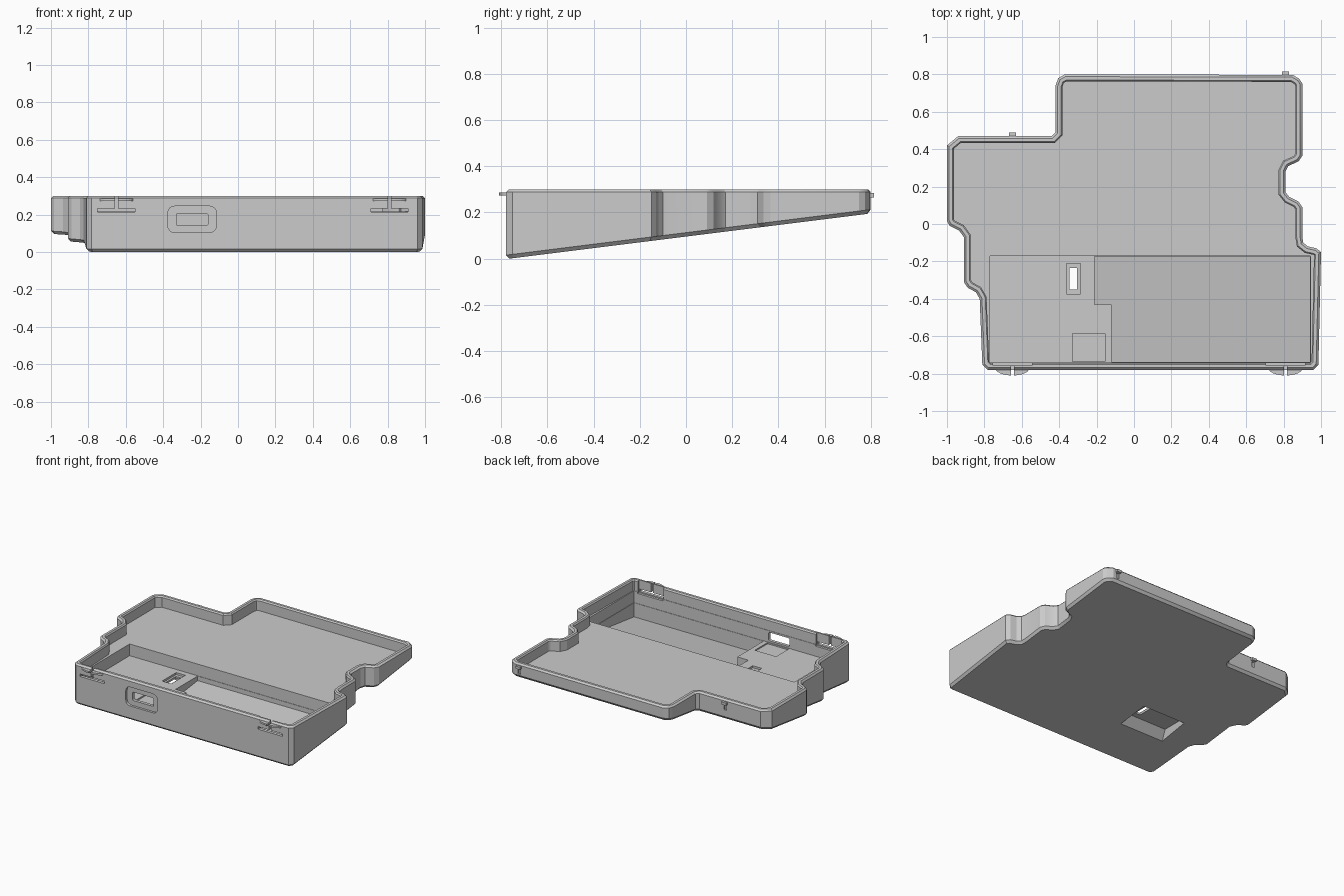
import bpy, bmesh, math
from mathutils import Vector

cube = bpy.data.objects.get("Cube")
if cube:
    bpy.data.objects.remove(cube, do_unlink=True)

grey = bpy.data.materials.new("matte_grey")
grey.use_nodes = True
grey.diffuse_color = (0.6, 0.6, 0.6, 1)
grey.node_tree.nodes["Principled BSDF"].inputs["Base Color"].default_value = (0.6, 0.6, 0.6, 1)


def slope(y):
    """Height of the tilted underside."""
    return 0.125 * (y + 0.765)


def inset(pts, d):
    """Mitred inward offset of a counter-clockwise outline."""
    out = []
    for i, p in enumerate(pts):
        p = Vector(p)
        e1 = (p - Vector(pts[i - 1])).normalized()
        e2 = (Vector(pts[(i + 1) % len(pts)]) - p).normalized()
        n1, n2 = Vector((-e1.y, e1.x)), Vector((-e2.y, e2.x))
        out.append(p + (n1 + n2) * d / (1 + n1.dot(n2)))
    return out


def loft(name, rings):
    """Closed solid through rings of equal length."""
    bm = bmesh.new()
    loops = [[bm.verts.new(c) for c in ring] for ring in rings]
    n = len(loops[0])
    for a, b in zip(loops, loops[1:]):
        for i in range(n):
            j = (i + 1) % n
            bm.faces.new((a[i], a[j], b[j], b[i]))
    bm.faces.new(loops[0][::-1])
    bm.faces.new(loops[-1])
    if bm.calc_volume(signed=True) < 0:
        bmesh.ops.reverse_faces(bm, faces=bm.faces)
    mesh = bpy.data.meshes.new(name)
    bm.to_mesh(mesh)
    bm.free()
    mesh.materials.append(grey)
    ob = bpy.data.objects.new(name, mesh)
    bpy.context.collection.objects.link(ob)
    return ob


def rect(x0, x1, y0, y1):
    return [(x0, y0), (x1, y0), (x1, y1), (x0, y1)]


def rounded(x0, x1, y0, y1, r):
    pts = []
    for k, (x, y) in enumerate(rect(x0 + r, x1 - r, y0 + r, y1 - r)):
        for s in range(5):
            a = math.pi * (1 + k / 2 + s / 8)
            pts.append((x + r * math.cos(a), y + r * math.sin(a)))
    return pts


def prism(name, pts, z0, z1):
    return loft(name, [[(x, y, z) for x, y in pts] for z in (z0, z1)])


def front_prism(name, pts, y0, y1):
    return loft(name, [[(x, y, z) for x, z in pts] for y in (y0, y1)])


def volume(mesh):
    bm = bmesh.new()
    bm.from_mesh(mesh)
    v = bm.calc_volume()
    bm.free()
    return v


def cut(target, tool):
    """Subtract the tool, keeping the first solver result that is sound."""
    before = volume(target.data)
    mod = target.modifiers.new("cut", "BOOLEAN")
    mod.operation, mod.object = "DIFFERENCE", tool
    for solver in ("MANIFOLD", "EXACT", "FLOAT"):
        mod.solver = solver
        graph = bpy.context.evaluated_depsgraph_get()
        graph.update()
        result = bpy.data.meshes.new_from_object(target.evaluated_get(graph))
        if before * 0.4 < volume(result) < before * 0.99999:
            target.data = result
            break
    target.modifiers.remove(mod)
    bpy.data.objects.remove(tool, do_unlink=True)


# Tray body: stepped outline lofted from underside to rim and down to the deck
outline = [
    (-0.783, -0.78), (0.96, -0.78), (0.986, -0.752), (1.0, -0.15), (0.975, -0.13),
    (0.93, -0.12), (0.905, -0.1), (0.9, -0.07), (0.9, 0.09), (0.88, 0.12),
    (0.83, 0.145), (0.81, 0.17), (0.81, 0.28), (0.825, 0.31), (0.88, 0.335),
    (0.9, 0.365), (0.9, 0.75), (0.885, 0.775), (0.85, 0.797), (-0.37, 0.8),
    (-0.405, 0.78), (-0.42, 0.74), (-0.42, 0.49), (-0.44, 0.47), (-0.94, 0.47),
    (-1.0, 0.42), (-1.0, 0.015), (-0.985, -0.01), (-0.935, -0.035),
    (-0.91, -0.07), (-0.91, -0.31), (-0.89, -0.34), (-0.845, -0.365),
    (-0.825, -0.4), (-0.811, -0.752)]


def level(d, z):
    return [(p.x, p.y, z) for p in inset(outline, d)]


body = loft("tray_body", [
    [(p.x, p.y, slope(p.y)) for p in inset(outline, 0.015)],
    [(x, y, slope(y) + 0.017) for x, y in outline],
    level(0, 0.288), level(0.012, 0.3),
    level(0.03, 0.3), level(0.037, 0.29), level(0.037, 0.217)])

# Front compartment, with a raised platform left standing beside the port
cut(body, prism("compartment_cut", rect(-0.77, 0.945, -0.74, -0.17), 0.13, 0.4))
low = [(-0.21, -0.173), (-0.21, -0.43), (-0.12, -0.43), (-0.12, -0.737),
       (0.942, -0.737), (0.942, -0.173)]
cut(body, loft("well_cut", [[(x, y, slope(y) + 0.022) for x, y in low],
                            [(x, y, 0.4) for x, y in low]]))

# Port recess, opening and the seat behind it
cut(body, front_prism("port_recess", rounded(-0.375, -0.115, 0.105, 0.245, 0.035), -0.9, -0.763))
cut(body, front_prism("port_opening", rounded(-0.33, -0.16, 0.143, 0.205, 0.008), -0.8, -0.7))
cut(body, prism("port_seat", rect(-0.33, -0.155, -0.735, -0.585), 0.12, 0.2))

# Underside switch pocket with sloped edge, and the slot above it
cut(body, loft("switch_pocket", [
    [(x, y, -0.1) for x, y in rect(-0.67, -0.25, -0.57, -0.2)],
    [(x, y, 0.1) for x, y in rect(-0.6, -0.26, -0.39, -0.205)]]))
cut(body, prism("switch_recess", rect(-0.36, -0.285, -0.375, -0.21), 0.115, 0.2))
cut(body, prism("switch_slot", rect(-0.345, -0.305, -0.35, -0.235), 0.05, 0.2))

# Clips: slit front wall with split rounded tabs, back pins over small grooves
for place, x, back in (("right", -0.65, 0.47), ("left", 0.81, 0.797)):
    cut(body, prism("clip_recess", rect(x - 0.105, x + 0.105, -0.757, -0.73), 0.205, 0.4))
    cut(body, prism("clip_slit", rect(x - 0.1, x + 0.1, -0.9, -0.72), 0.214, 0.233))
    cut(body, prism("clip_gap", rect(x - 0.008, x + 0.008, -0.9, -0.71), 0.222, 0.41))
    cut(body, prism("pin_groove", rect(x - 0.011, x + 0.011, back - 0.012, back + 0.05), 0.222, 0.27))
    for side in (-1, 1):
        tab = [(x + side * 0.008, -0.765)]
        for k in range(7):
            a = math.radians(85 - 85 * k / 6)
            tab.append((x + side * 0.09 * math.cos(a), -0.772 - 0.038 * math.sin(a)))
        tab.append((x + side * 0.09, -0.765))
        prism(place + "_front_tab", tab, 0.274, 0.287)
    prism(place + "_back_pin", rect(x - 0.018, x + 0.018, back - 0.02, back + 0.018), 0.265, 0.284)

# Soft curves, crisp edges
bpy.ops.object.select_all(action="DESELECT")
body.select_set(True)
bpy.context.view_layer.objects.active = body
bpy.ops.object.shade_smooth_by_angle(angle=math.radians(25))
